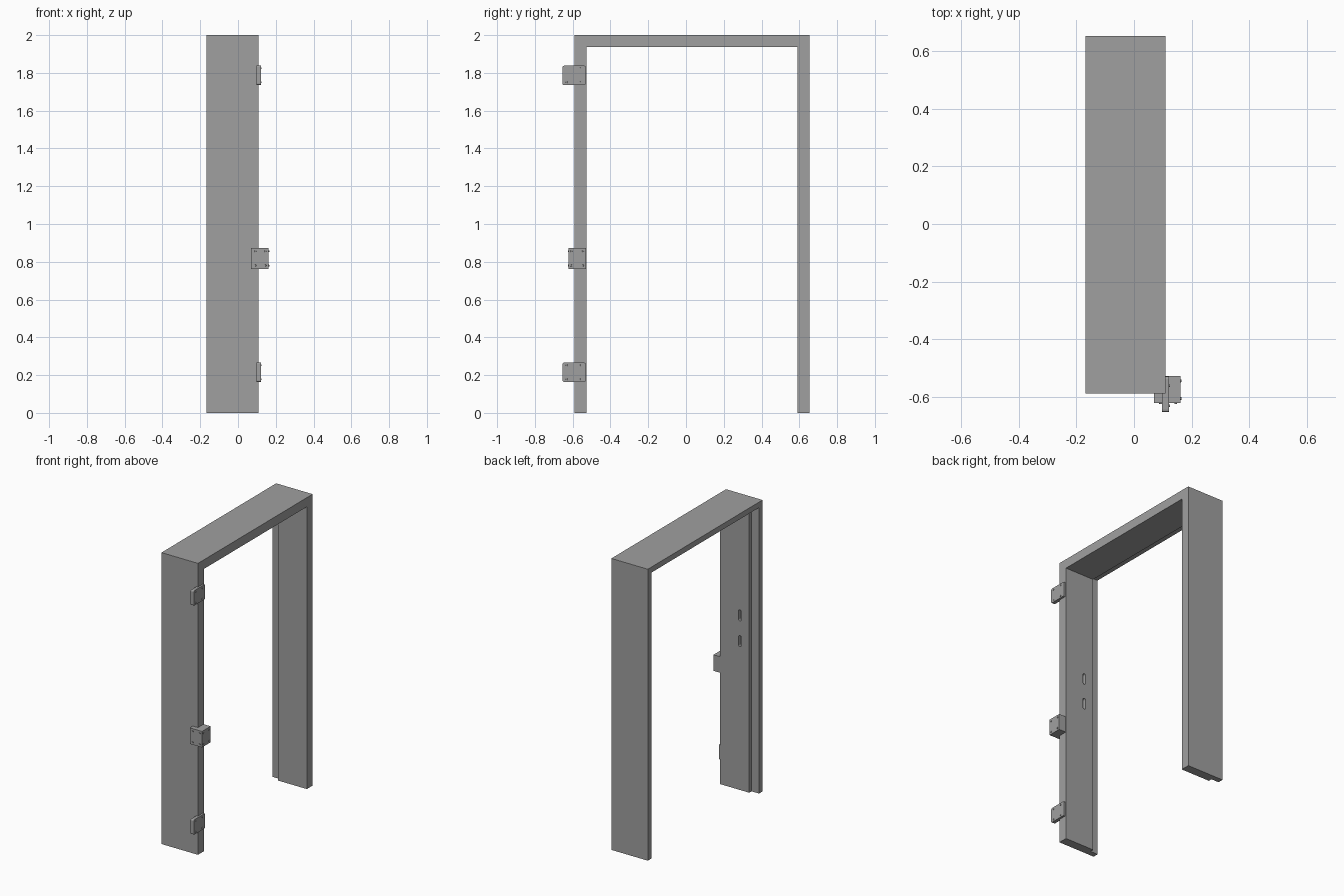
import bpy, bmesh
from mathutils import Matrix, Vector

if "Cube" in bpy.data.objects:
    bpy.data.objects.remove(bpy.data.objects["Cube"], do_unlink=True)

GREY = (0.35, 0.35, 0.35, 1)
mat = bpy.data.materials.new("grey metal")
mat.use_nodes = True
mat.diffuse_color = GREY
mat.node_tree.nodes["Principled BSDF"].inputs["Base Color"].default_value = GREY


def finish(name, bm):
    bmesh.ops.recalc_face_normals(bm, faces=bm.faces)
    me = bpy.data.meshes.new(name)
    bm.to_mesh(me)
    bm.free()
    me.materials.append(mat)
    ob = bpy.data.objects.new(name, me)
    bpy.context.collection.objects.link(ob)
    return ob


def block(name, lo, hi, axis=None, radius=0.0, segments=3):
    """Box between two corners, with the edges along one axis rounded."""
    lo, hi = Vector(lo), Vector(hi)
    bm = bmesh.new()
    bmesh.ops.create_cube(bm, size=1)
    for v in bm.verts:
        v.co = Vector([lo[i] + (hi[i] - lo[i]) * (v.co[i] + 0.5) for i in range(3)])
    if axis is not None:
        edges = [e for e in bm.edges
                 if abs((e.verts[0].co - e.verts[1].co).normalized()[axis]) > 0.9]
        bmesh.ops.bevel(bm, geom=edges, offset=radius, segments=segments,
                        profile=0.5, affect='EDGES')
    return finish(name, bm)


def screw(name, pos, direction):
    """Small round screw head standing on a surface."""
    bm = bmesh.new()
    rot = Vector(direction).to_track_quat('Z', 'Y').to_matrix().to_4x4()
    bmesh.ops.create_cone(bm, cap_ends=True, segments=12, radius1=0.006,
                          radius2=0.004, depth=0.008,
                          matrix=Matrix.Translation(pos) @ rot)
    return finish(name, bm)


# Door frame: rebated section swept round the opening with mitred corners
X0, X1, STEP = -0.168, 0.109, -0.111
Y0, Y1, TOP = -0.59, 0.654, 2.0
THICK, THIN = 0.063, 0.038
section = [(X0, 0), (X1, 0), (X1, THICK), (STEP, THICK), (STEP, THIN), (X0, THIN)]
path = [(Y0, 0, 1, 0), (Y0, TOP, 1, -1), (Y1, TOP, -1, -1), (Y1, 0, -1, 0)]
bm = bmesh.new()
rings = [[bm.verts.new((x, y + d * dy, z + d * dz)) for x, d in section]
         for y, z, dy, dz in path]
n = len(section)
for a, b in zip(rings, rings[1:]):
    for i in range(n):
        j = (i + 1) % n
        bm.faces.new((a[i], a[j], b[j], b[i]))
bm.faces.new(rings[0])
bm.faces.new(rings[-1])
frame = finish("door_frame", bm)

# Latch slots cut into the inner face of the hinge-side jamb
inner = Y0 + THICK
cutters = []
for z in (0.983, 1.16):
    cut = block("slot_cutter", (-0.05, inner - 0.04, z), (-0.03, inner + 0.02, z + 0.076),
                1, 0.0095, 4)
    cut.hide_render = True
    cutters.append(cut)
    mod = frame.modifiers.new("slot", 'BOOLEAN')
    mod.operation = 'DIFFERENCE'
    mod.solver = 'EXACT'
    mod.object = cut
bpy.context.view_layer.update()
deps = bpy.context.evaluated_depsgraph_get()
cut_mesh = bpy.data.meshes.new_from_object(frame.evaluated_get(deps))
frame.modifiers.clear()
frame.data = cut_mesh
for cut in cutters:
    bpy.data.objects.remove(cut, do_unlink=True)

# Hinge plates, each with four screws
for label, z in (("lower", 0.215), ("upper", 1.787)):
    block(label + "_hinge_plate", (0.098, -0.654, z - 0.051), (0.122, -0.531, z + 0.051),
          0, 0.008)
    for y in (-0.632, -0.563):
        for dz in (-0.037, 0.037):
            screw(label + "_hinge_screw", (0.121, y, z + dz), (1, 0, 0))

# Corner bracket wrapping the front edge of the jamb
bx0, bx1, by0, by1, bz0, bz1 = 0.07, 0.162, -0.622, -0.529, 0.763, 0.873
corner = [(bx0, by0), (bx1, by0), (bx1, by1), (X1, by1), (X1, Y0), (bx0, Y0)]
bm = bmesh.new()
face = bm.faces.new([bm.verts.new((x, y, bz0)) for x, y in corner])
ext = bmesh.ops.extrude_face_region(bm, geom=[face])
bmesh.ops.translate(bm, vec=(0, 0, bz1 - bz0),
                    verts=[g for g in ext["geom"] if isinstance(g, bmesh.types.BMVert)])
finish("corner_bracket", bm)
for z in (bz0 + 0.017, bz1 - 0.017):
    for x in (0.092, 0.145):
        screw("bracket_front_screw", (x, by0, z), (0, -1, 0))
    for y in (-0.607, -0.546):
        screw("bracket_side_screw", (bx1, y, z), (1, 0, 0))
